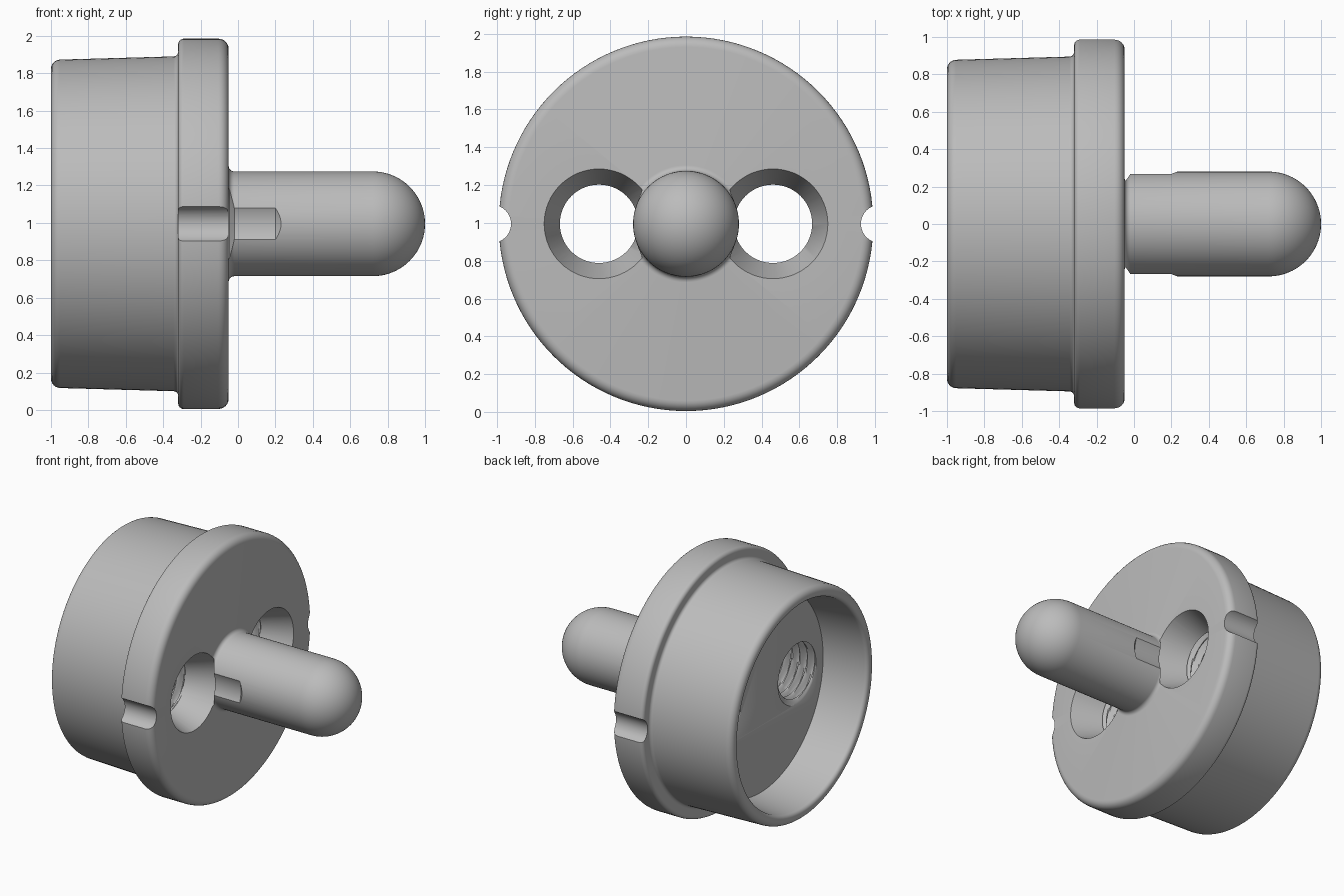
import bpy, bmesh
from math import sin, cos, pi

cube = bpy.data.objects.get("Cube")
if cube:
    bpy.data.objects.remove(cube, do_unlink=True)

CZ = 0.995        # height of the turning axis
HOLE_Y = 0.46     # sideways offset of the screw holes
PITCH = 0.065     # thread pitch

metal = bpy.data.materials.new("plain grey")
metal.use_nodes = True
grey = (0.5, 0.5, 0.5, 1)
metal.diffuse_color = grey
metal.node_tree.nodes["Principled BSDF"].inputs["Base Color"].default_value = grey


def arc(cx, cr, rad, start, end, n=6):
    """Rounded profile corner, angles in degrees from +x towards +r."""
    steps = [(start + (end - start) * i / n) * pi / 180 for i in range(n + 1)]
    return [(cx + rad * cos(a), cr + rad * sin(a)) for a in steps]


def lathe(name, profile, y=0.0, segs=128):
    """Turn an (x, radius) profile round the x direction; a radius may depend on the angle."""
    bm = bmesh.new()
    rings = []
    for x, r in profile:
        ring = []
        for i in range(segs):
            a = 2 * pi * i / segs
            rad = r(a) if callable(r) else r
            ring.append(bm.verts.new((x, y + rad * cos(a), CZ + rad * sin(a))))
        rings.append(ring)
    for lo, hi in zip(rings, rings[1:]):
        for i in range(segs):
            j = (i + 1) % segs
            bm.faces.new((lo[i], lo[j], hi[j], hi[i]))
    bm.faces.new(rings[0])
    bm.faces.new(rings[-1])
    bmesh.ops.recalc_face_normals(bm, faces=bm.faces)
    mesh = bpy.data.meshes.new(name)
    bm.to_mesh(mesh)
    bm.free()
    mesh.materials.append(metal)
    ob = bpy.data.objects.new(name, mesh)
    bpy.context.collection.objects.link(ob)
    return ob


def thread(x):
    """Radius of a helical thread at position x."""
    return lambda a: 0.232 + 0.024 * sin(2 * pi * x / PITCH - a)


# Cup, flange and round-nosed pin as one turned body, from the cup floor outwards
body_profile = (
    [(-0.64, 0.76)]
    + arc(-0.97, 0.82, 0.03, 270, 180)
    + arc(-0.95, 0.828, 0.05, 180, 92)
    + arc(-0.345, 0.92, 0.025, 272, 360)
    + arc(-0.29, 0.96, 0.03, 180, 90)
    + arc(-0.105, 0.935, 0.055, 90, 0)
    + arc(-0.02, 0.31, 0.03, 180, 270)
    + arc(0.72, 0, 0.28, 90, 1, 20)
)
body = lathe("flanged_cup_with_pin", body_profile)

# Threaded, countersunk screw holes that graze the pin
steps = 44
thread_rings = [(-0.68 + 0.4 * i / steps, thread(-0.68 + 0.4 * i / steps))
                for i in range(steps + 1)]
hole_profile = thread_rings + [(-0.27, 0.207), (-0.045, 0.292), (-0.02, 0.211),
                               (0.2, 0.211), (0.24, 0.17)]
notch_profile = [(-0.322, 0.1), (0.0, 0.1)]

for side in (-1, 1):
    for profile, y, segs in ((hole_profile, HOLE_Y, 64), (notch_profile, 1.025, 48)):
        cutter = lathe("cutter", profile, side * y, segs)
        cutter.hide_render = True
        mod = body.modifiers.new("cut", "BOOLEAN")
        mod.operation = "DIFFERENCE"
        mod.solver = "EXACT"
        mod.object = cutter
        bpy.context.view_layer.objects.active = body
        bpy.ops.object.modifier_apply(modifier=mod.name)
        bpy.data.objects.remove(cutter, do_unlink=True)

# Smooth turned surfaces with crisp machined edges
bpy.ops.object.select_all(action="DESELECT")
body.select_set(True)
bpy.context.view_layer.objects.active = body
bpy.ops.object.shade_smooth_by_angle(angle=pi / 6)
